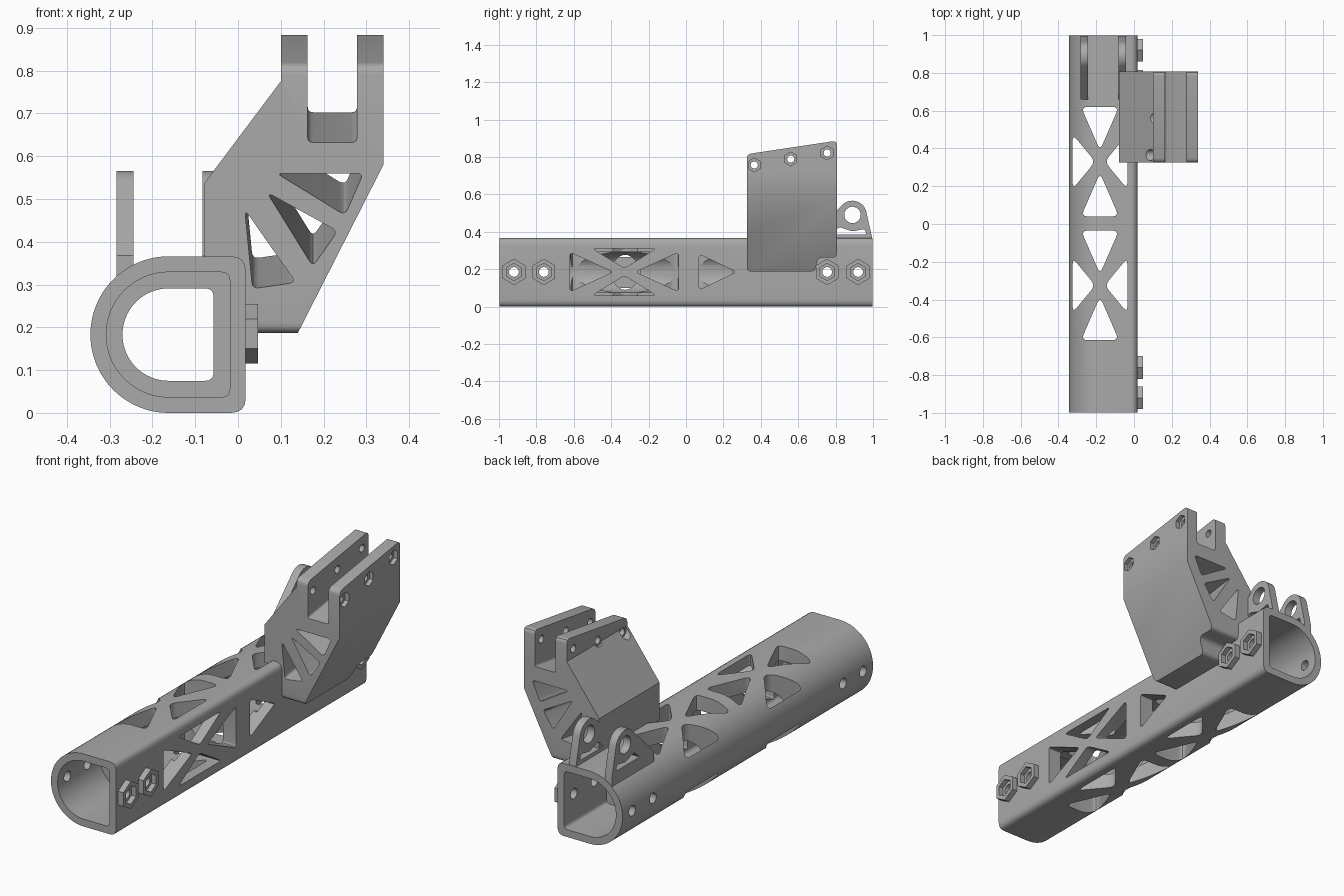
import bpy, math
from mathutils import Vector

if "Cube" in bpy.data.objects:
    bpy.data.objects.remove(bpy.data.objects["Cube"])

grey = bpy.data.materials.new("plain_grey")
grey.use_nodes = True
COLOUR = (0.4, 0.4, 0.4, 1)
grey.diffuse_color = COLOUR
grey.node_tree.nodes["Principled BSDF"].inputs["Base Color"].default_value = COLOUR
SLOPE = 0.146


def rounded(points, r=0.015, steps=4):
    """Replace each polygon corner by a short curve."""
    out = []
    n = len(points)
    for i in range(n):
        p, a, b = (Vector(points[j % n]) for j in (i, i - 1, i + 1))
        s = p + (a - p).normalized() * min(r, (a - p).length * 0.45)
        e = p + (b - p).normalized() * min(r, (b - p).length * 0.45)
        for k in range(steps + 1):
            t = k / steps
            out.append(s * (1 - t) ** 2 + p * 2 * t * (1 - t) + e * t * t)
    return out


def circle(cu, cv, r, n=24, turn=0.0):
    return [(cu + r * math.cos(turn + math.tau * i / n),
             cv + r * math.sin(turn + math.tau * i / n)) for i in range(n)]


def prism(name, outline, axis, start, end, shear=0.0):
    """Extrude a 2D outline along an axis, optionally rising with y."""
    place = {"x": lambda u, v, t: (t, u, v),
             "y": lambda u, v, t: (u, t, v + shear * (t - start)),
             "z": lambda u, v, t: (u, v, t)}[axis]
    n = len(outline)
    verts = [place(u, v, t) for t in (start, end) for u, v in outline]
    faces = [tuple(range(n)), tuple(range(2 * n - 1, n - 1, -1))]
    faces += [(i, i + n, (i + 1) % n + n, (i + 1) % n) for i in range(n)]
    mesh = bpy.data.meshes.new(name)
    mesh.from_pydata(verts, [], faces)
    mesh.materials.append(grey)
    obj = bpy.data.objects.new(name, mesh)
    bpy.context.collection.objects.link(obj)
    # make normals point outward
    import bmesh
    bm = bmesh.new()
    bm.from_mesh(mesh)
    bmesh.ops.recalc_face_normals(bm, faces=bm.faces)
    bm.to_mesh(mesh)
    bm.free()
    return obj


def carve(obj, cutters, keep=()):
    """Apply booleans, then shade smooth with sharp edges."""
    for operation, group in (("INTERSECT", keep), ("DIFFERENCE", cutters)):
        for cutter in group:
            mod = obj.modifiers.new("cut", "BOOLEAN")
            mod.operation, mod.solver, mod.object = operation, "EXACT", cutter
    graph = bpy.context.evaluated_depsgraph_get()
    graph.update()
    mesh = bpy.data.meshes.new_from_object(obj.evaluated_get(graph))
    obj.modifiers.clear()
    obj.data = mesh
    for cutter in list(cutters) + list(keep):
        bpy.data.objects.remove(cutter)
    bpy.ops.object.select_all(action="DESELECT")
    obj.select_set(True)
    bpy.context.view_layer.objects.active = obj
    bpy.ops.object.shade_smooth_by_angle(angle=math.radians(30))


# D-shaped tube
CX, CZ, R, FLAT = -0.162, 0.183, 0.183, 0.018


def d_outline(inset, corner):
    r = R - inset
    arc = [(CX + r * math.cos(a), CZ + r * math.sin(a))
           for a in (math.pi / 2 + math.pi * i / 40 for i in range(41))]
    x = FLAT - inset
    edge = rounded([(CX, CZ - r), (x, CZ - r), (x, CZ + r), (CX, CZ + r)], corner)
    return arc + edge[5:15]


def cross_windows(cy, cu, half, end_half, side_half, apex):
    """Four triangles around an X, as (u, y) outlines."""
    shapes = []
    for s in (-1, 1):
        shapes.append([(cu - end_half, cy + s * 0.29), (cu + end_half, cy + s * 0.29),
                       (cu, cy + s * 0.06)])
        shapes.append([(cu + s * half, cy - side_half), (cu + s * half, cy + side_half),
                       (cu + s * apex, cy)])
    return shapes


def swap(points):
    return [(v, u) for u, v in points]


tube = prism("tube", d_outline(0, 0.035), "y", -0.998, 0.998)
cuts = [prism("middle_bore", d_outline(0.075, 0.02), "y", -1.1, 1.1),
        prism("front_socket", d_outline(0.037, 0.02), "y", -1.2, -0.66),
        prism("back_socket", d_outline(0.037, 0.02), "y", 0.66, 1.2)]
for cy in (-0.325, 0.33):
    for shape in cross_windows(cy, -0.18, 0.145, 0.1, 0.145, 0.025):
        cuts.append(prism("top_window", rounded(shape, 0.035), "z", -0.2, 0.6))
side_shapes = cross_windows(-0.33, 0.185, 0.125, 0.105, 0.17, 0.02)
side_shapes.append([(0.09, 0.07), (0.28, 0.07), (0.185, 0.27)])
for shape in side_shapes:
    cuts.append(prism("side_window", rounded(swap(shape), 0.02), "x", -0.1, 0.1))
BOLT_Y = (-0.92, -0.76, 0.755, 0.92)
for y in BOLT_Y:
    cuts.append(prism("bolt_hole", circle(y, 0.185, 0.026), "x", -0.5, 0.2))
carve(tube, cuts)

# Hexagonal nut holders on the flat side
for i, y in enumerate(BOLT_Y):
    boss = prism(f"nut_holder_{i + 1}", circle(y, 0.185, 0.07, 6, math.pi / 6), "x", 0.01, 0.047)
    carve(boss, [prism("nut_pocket", circle(y, 0.185, 0.046, 6, math.pi / 6), "x", 0.022, 0.1),
                 prism("bolt_hole", circle(y, 0.185, 0.026), "x", -0.1, 0.1)])

# Forked side bracket
Y0, Y1 = 0.325, 0.807
bracket = prism("bracket", [(-0.08, 0.345), (0.0, 0.345), (0.0, 0.187), (0.14, 0.187),
                            (0.34, 0.58), (0.34, 0.95), (0.10, 0.95), (0.10, 0.775),
                            (-0.08, 0.535)], "y", Y0, Y1)
side = [(Y0, 0.187), (0.69, 0.187), (0.705, 0.262), (Y1, 0.262), (Y1, 0.887), (Y0, 0.815)]
keep = [prism("side_outline", rounded(side, 0.025), "x", -0.5, 0.6)]
slot = [(0.163, 0.625), (0.278, 0.625), (0.278, 1.1), (0.163, 1.1)]
cuts = [prism("fork_slot", rounded(slot, 0.012), "y", Y0 - 0.05, Y1 + 0.05, SLOPE)]
for shape in ([(0.016, 0.475), (0.135, 0.305), (0.034, 0.29)],
              [(0.068, 0.515), (0.233, 0.425), (0.175, 0.342)],
              [(0.09, 0.56), (0.293, 0.56), (0.25, 0.462)]):
    lowered = [(x, z - 0.05 * SLOPE) for x, z in shape]
    cuts.append(prism("web_window", rounded(lowered, 0.016), "y", Y0 - 0.05, Y1 + 0.05, SLOPE))
for y in (0.365, 0.56, 0.755):
    z = 0.757 + (y - 0.365) * 0.165
    cuts.append(prism("pin_hole", circle(y, z, 0.019), "x", 0.0, 0.5))
    cuts.append(prism("pin_nut_pocket", circle(y, z, 0.037, 6, math.pi / 6), "x", 0.318, 0.5))
    cuts.append(prism("pin_head_clearance", circle(y, z, 0.03), "x", -0.05, 0.0995))
carve(bracket, cuts, keep)

# Pair of eyelet lugs on the back end
for name, x, base in (("left_lug", -0.083, 0.335), ("right_lug", -0.284, 0.312)):
    top = [(0.89 + 0.076 * math.cos(a), 0.49 + 0.076 * math.sin(a))
           for a in (math.radians(8 + 127 * i / 16) for i in range(17))]
    foot = [(0.66, 0.368), (0.66, base), (0.995, base), (0.995, 0.368)]
    lug = prism(name, top + foot, "x", x, x + 0.04)
    gap = [(0.775, 0.385), (0.965, 0.385), (0.955, 0.415), (0.89, 0.402), (0.82, 0.425)]
    carve(lug, [prism("eye", circle(0.89, 0.49, 0.044), "x", x - 0.1, x + 0.1),
                prism("gap", rounded(gap, 0.01), "x", x - 0.1, x + 0.1)])
